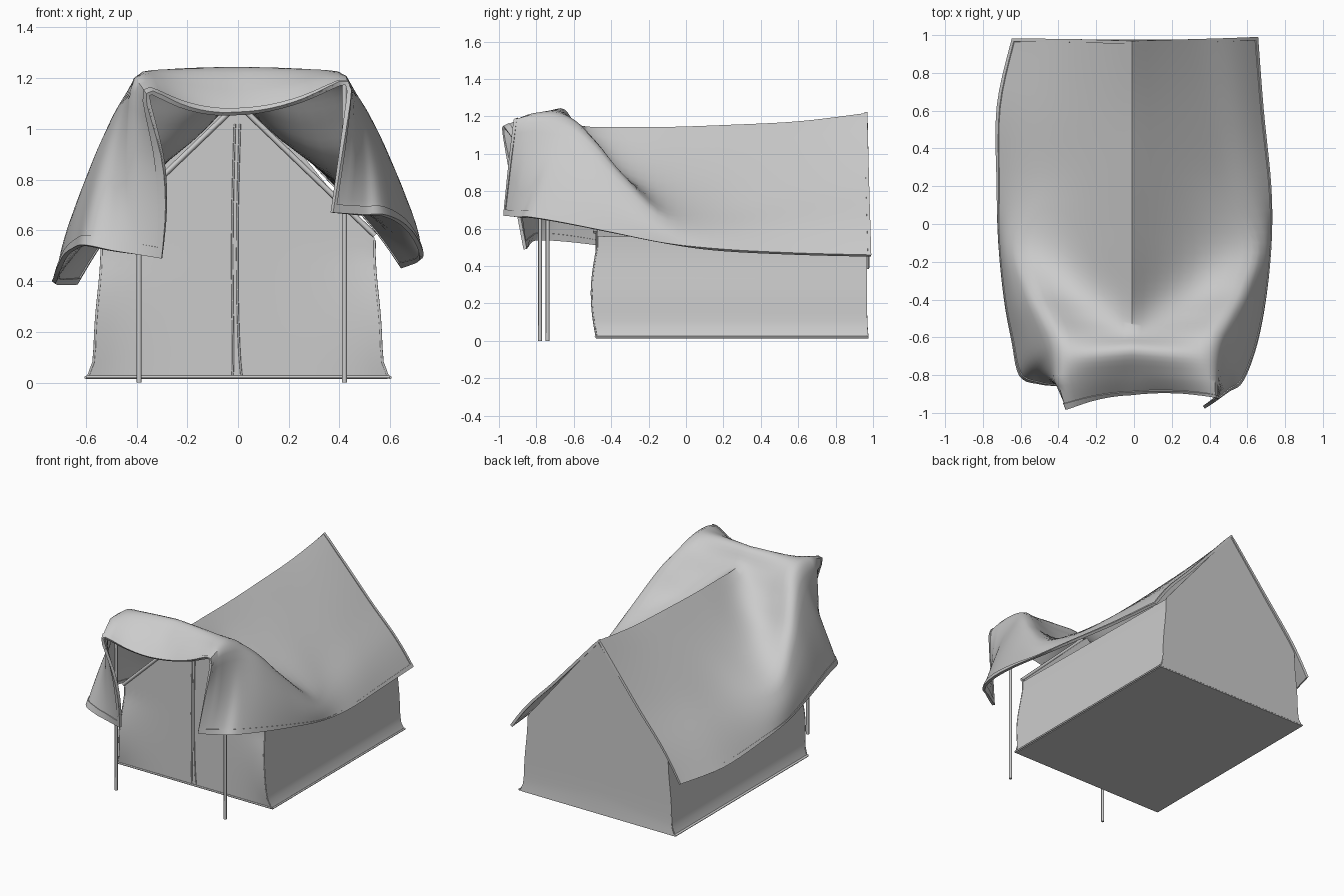
import bpy, bmesh, math
from mathutils import Vector

if "Cube" in bpy.data.objects:
    bpy.data.objects.remove(bpy.data.objects["Cube"])


def finish(name, verts, faces, thick):
    me = bpy.data.meshes.new(name)
    me.from_pydata(verts, [], faces)
    bm = bmesh.new()
    bm.from_mesh(me)
    loose = [v for v in bm.verts if not v.link_faces]
    bmesh.ops.delete(bm, geom=loose, context='VERTS')
    bmesh.ops.recalc_face_normals(bm, faces=bm.faces)
    bm.to_mesh(me)
    bm.free()
    ob = bpy.data.objects.new(name, me)
    bpy.context.collection.objects.link(ob)
    mod = ob.modifiers.new("cloth_thickness", 'SOLIDIFY')
    mod.thickness, mod.offset = thick, 0
    bpy.ops.object.select_all(action='DESELECT')
    ob.select_set(True)
    bpy.context.view_layer.objects.active = ob
    # apply first so that the cloth rims stay sharp
    bpy.ops.object.modifier_apply(modifier=mod.name)
    bpy.ops.object.shade_smooth_by_angle(angle=math.radians(50))
    return ob


def sheet(name, grid, thick, keep=lambda i, j: True):
    n, m = len(grid), len(grid[0])
    verts = [p for row in grid for p in row]
    faces = [(i*m+j, i*m+j+1, (i+1)*m+j+1, (i+1)*m+j)
             for i in range(n-1) for j in range(m-1) if keep(i, j)]
    return finish(name, verts, faces, thick)


def tube(name, pts, r):
    cu = bpy.data.curves.new(name, 'CURVE')
    cu.dimensions, cu.bevel_depth = '3D', r
    cu.bevel_resolution, cu.use_fill_caps = 2, True
    sp = cu.splines.new('POLY')
    sp.points.add(len(pts)-1)
    for q, p in zip(sp.points, pts):
        q.co = (*p, 1)
    ob = bpy.data.objects.new(name, cu)
    bpy.context.collection.objects.link(ob)
    return ob


# Fly sheet sections, back to front:
# ridge y,z | fold x,y,z | right hem x,y,z | left hem x,y,z | sag
ROWS = [
    (.97, 1.215, .36, .98, .80, .65, .99, .455, -.64, .98, .39, .00),
    (.60, 1.17, .42, .60, .75, .68, .60, .465, -.72, .62, .39, .00),
    (.20, 1.15, .50, .20, .69, .72, .20, .485, -.72, .20, .41, .01),
    (-.10, 1.14, .64, -.10, .67, .72, -.10, .52, -.71, -.10, .44, .055),
    (-.35, 1.14, .58, -.33, .90, .69, -.40, .58, -.68, -.40, .50, .12),
    (-.50, 1.14, .51, -.47, 1.08, .64, -.65, .63, -.64, -.62, .53, .09),
    (-.59, 1.16, .45, -.59, 1.19, .57, -.83, .66, -.60, -.80, .54, .03),
    (-.67, 1.24, .44, -.70, 1.22, .50, -.88, .66, -.50, -.84, .52, -.005),
    (-.80, 1.15, .44, -.82, 1.23, .43, -.93, .665, -.40, -.85, .505, .015),
    (-.90, 1.06, .45, -.92, 1.21, .37, -.97, .67, -.30, -.86, .49, .035)]


def section(t):
    i = min(int(t), len(ROWS)-2)
    f = t-i
    p = [ROWS[min(max(k, 0), len(ROWS)-1)] for k in (i-1, i, i+1, i+2)]
    return [b+.5*f*(c-a+f*(2*a-5*b+4*c-d+f*(3*(b-c)+d-a))) for a, b, c, d in zip(*p)]


STEPS = [k/10 for k in range(20)] + [1.94, 2]


def half(t, side):
    s = section(t)
    front = max(0, t-8)
    ridge = Vector((-.01, s[0], s[1]))
    fold = Vector((s[2], s[3], s[4]))
    hem = Vector(s[5:8])
    if side < 0:
        fold = Vector((-.95*s[2] + .05*front, s[3]-.07*front, s[4]-.04*front))
        hem = Vector(s[8:11])
    pts = []
    for u in STEPS:
        if u <= 1:
            p = ridge.lerp(fold, u)
            p.z -= s[11]*4*u*(1-u)
            p.y += .02*front*4*u*(1-u)
        else:
            p = fold.lerp(hem, u-1)
            b = math.sin(math.pi*(u-1))
            p.x += b*(.02*side*(1-front) + (.05*front if side < 0 else 0))
        pts.append(p)
    for _ in range(2):
        old = [p.copy() for p in pts]
        for k in range(7, 14):
            pts[k] = (old[k-1]+2*old[k]+old[k+1])/4
    return pts


samples = [0, .08] + [k/5 for k in range(1, 44)] + [8.75, 9]
fly = [list(reversed(half(t, -1)))[:-1] + half(t, 1) for t in samples]
rows, cols = len(fly)-1, len(fly[0])-1
sheet("fly_sheet", fly, .008)
sheet("fly_hem", fly, .018, lambda i, j: i in (0, rows-1) or j in (0, cols-1))


# Tent body: walls flare at the ground and bow slightly
def half_width(z):
    return .55 + .06*math.exp(-z/.05) + .012*math.sin(z*9)*(z < .6)


def front_y(z):
    return -.475 - .03*math.sin(math.pi*min(z/.5, 1))


def gable(name, ridge, eave, yfun):
    grid = []
    for i in range(25):
        u = i/12-1
        top = ridge-abs(u)*(ridge-eave)
        col = []
        for j in range(17):
            z = .02+(top-.02)*j/16
            col.append(Vector((u*half_width(min(z, eave)), yfun(u, z), z)))
        grid.append(col)
    return sheet(name, grid, .006)


gable("front_wall", 1.09, .57, lambda u, z: -.475 + (front_y(z)+.475)*u**4)
gable("back_wall", 1.205, .55, lambda u, z: .965 + .012*math.exp(-z/.05))

for side, label in ((-1, "left"), (1, "right")):
    wall = []
    for i in range(17):
        t = i/16
        col = []
        for j in range(13):
            z = .02 + (.56-.02*t-.02)*j/12
            y0 = front_y(z)
            col.append(Vector((side*half_width(z), y0+(.968-y0)*t, z)))
        wall.append(col)
    sheet(label+"_wall", wall, .006)
    # piping along ground, wall corners and gable edge
    tube(label+"_ground_piping", [(side*.60, -.48, .02), (side*.60, .975, .02)], .006)
    zs = [.02+.06*k for k in range(10)]
    tube(label+"_corner_piping", [(side*half_width(z), front_y(z), z) for z in zs], .005)
    tube(label+"_gable_piping", [(side*.03, -.485, 1.07), (side*.54, -.485, .58)], .011)

# Floor and front ground edge
sheet("floor", [[Vector((x, y, .02)) for y in (-.48, .975)] for x in (-.60, .59)], .012)
tube("front_ground_piping", [(-.60, -.482, .022), (.60, -.482, .022)], .006)

# Door zip: a pair of slightly wavy seams
for side, label in ((-1, "left"), (1, "right")):
    pts = [(-.003 + side*(.010+.010*math.exp(-z*12)) - .01*math.sin(z*math.pi), -.479, z)
           for z in [.02+k*.0625 for k in range(17)]]
    tube(label+"_door_zip", pts, .004)

# Awning poles
tube("left_pole", [(-.39, -.78, 0), (-.39, -.78, 1.17)], .010)
tube("right_pole", [(.42, -.74, 0), (.42, -.74, 1.18)], .010)
